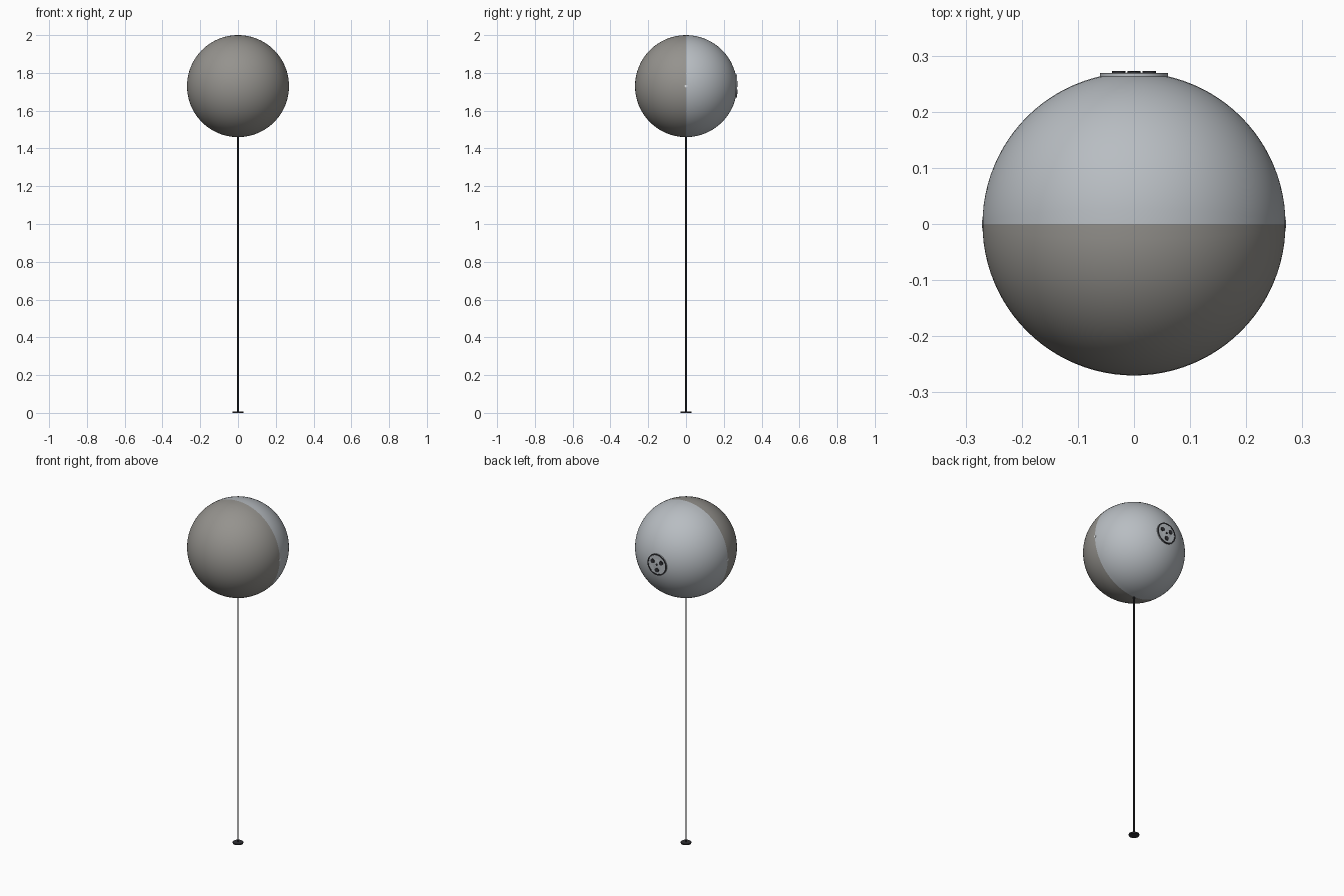
import bpy, bmesh, math
from mathutils import Matrix

if "Cube" in bpy.data.objects:
    bpy.data.objects.remove(bpy.data.objects["Cube"])

R, CZ = 0.27, 1.73


def material(name, rgb):
    m = bpy.data.materials.new(name)
    m.diffuse_color = (*rgb, 1)
    m.use_nodes = True
    m.node_tree.nodes["Principled BSDF"].inputs["Base Color"].default_value = m.diffuse_color
    return m


WARM = material("warm_grey", (0.30, 0.29, 0.27))
COOL = material("cool_grey", (0.48, 0.51, 0.54))
DARK = material("dark", (0.03, 0.03, 0.035))
LIGHT = material("light", (0.75, 0.77, 0.79))


def finish(name, bm, mat, angle=30):
    me = bpy.data.meshes.new(name)
    bm.to_mesh(me)
    bm.free()
    ob = bpy.data.objects.new(name, me)
    bpy.context.collection.objects.link(ob)
    me.materials.append(mat)
    bpy.ops.object.select_all(action='DESELECT')
    ob.select_set(True)
    bpy.context.view_layer.objects.active = ob
    bpy.ops.object.shade_smooth_by_angle(angle=math.radians(angle))
    return ob


def cylinder(name, r, depth, loc, axis, mat, seg=32):
    rot = {'X': Matrix.Rotation(math.pi / 2, 4, 'Y'),
           'Y': Matrix.Rotation(math.pi / 2, 4, 'X'),
           'Z': Matrix.Identity(4)}[axis]
    bm = bmesh.new()
    bmesh.ops.create_cone(bm, cap_ends=True, segments=seg, radius1=r, radius2=r,
                          depth=depth, matrix=Matrix.Translation(loc) @ rot)
    return finish(name, bm, mat)


def half_shell(name, side, mat):
    bm = bmesh.new()
    # sphere poles lie on the x axis so the seam runs through them
    bmesh.ops.create_uvsphere(bm, u_segments=64, v_segments=48, radius=R,
                              matrix=Matrix.Rotation(math.pi / 2, 4, 'Y'))
    bmesh.ops.bisect_plane(bm, geom=bm.verts[:] + bm.edges[:] + bm.faces[:],
                           plane_co=(0, 0, 0), plane_no=(0, -side, 0),
                           clear_outer=True, dist=1e-5)
    bmesh.ops.translate(bm, verts=bm.verts, vec=(0, 0, CZ))
    return finish(name, bm, mat)


# round sign head in two halves
half_shell("front_half", -1, WARM)
half_shell("back_half", 1, COOL)

# small pins at the seam
for s, n in ((1, "right"), (-1, "left")):
    cylinder("seam_pin_" + n, 0.007, 0.004, (s * (R - 0.001), 0, CZ), 'X', LIGHT, 16)

# thin post and foot
cylinder("post", 0.004, 1.47, (0, 0, 0.735), 'Z', DARK, 16)
cylinder("foot", 0.028, 0.007, (0, 0, 0.0035), 'Z', DARK)

# back badge: disc, rim and raised pads
cylinder("badge_disc", 0.061, 0.008, (0, 0.264, CZ), 'Y', COOL, 48)

bm = bmesh.new()
n = 48
loops = []
for r, y in ((0.061, 0.266), (0.061, 0.2695), (0.054, 0.2695), (0.054, 0.266)):
    loops.append([bm.verts.new((r * math.cos(2 * math.pi * i / n), y,
                                CZ + r * math.sin(2 * math.pi * i / n))) for i in range(n)])
for a in range(4):
    p, q = loops[a], loops[(a + 1) % 4]
    for i in range(n):
        bm.faces.new((p[i], p[(i + 1) % n], q[(i + 1) % n], q[i]))
bmesh.ops.recalc_face_normals(bm, faces=bm.faces)
finish("badge_rim", bm, DARK)

for i in range(3):
    a = math.radians(30 + 120 * i)
    cylinder(f"badge_pad_{i + 1}", 0.012, 0.006,
             (0.031 * math.cos(a), 0.2695, CZ + 0.031 * math.sin(a)), 'Y', DARK, 24)
cylinder("badge_centre", 0.006, 0.005, (0, 0.2695, CZ), 'Y', DARK, 16)
